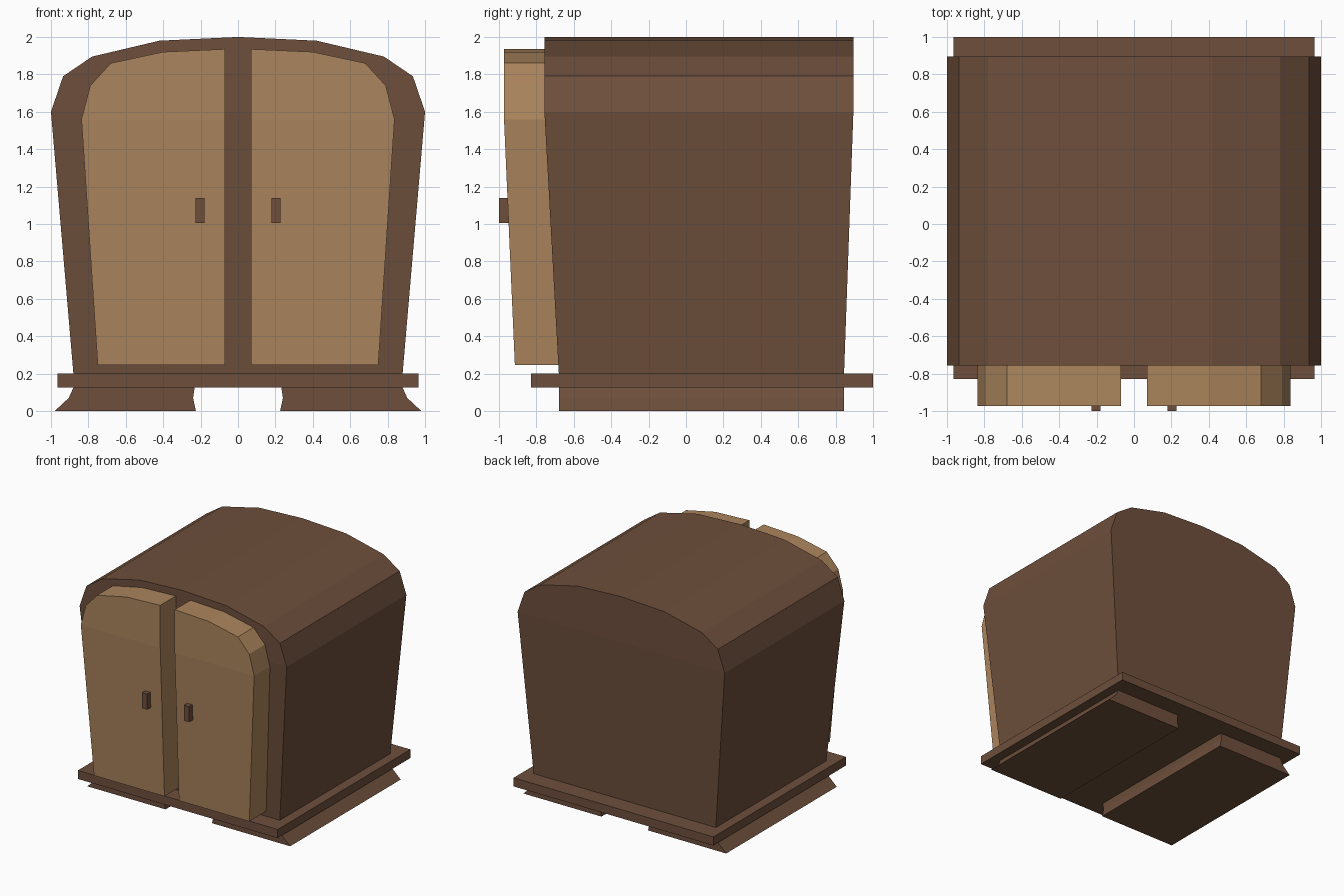
import bpy, bmesh

if "Cube" in bpy.data.objects:
    bpy.data.objects.remove(bpy.data.objects["Cube"])


def material(name, color):
    m = bpy.data.materials.new(name)
    m.diffuse_color = (*color, 1)
    m.use_nodes = True
    m.node_tree.nodes["Principled BSDF"].inputs["Base Color"].default_value = m.diffuse_color
    return m


dark = material("dark_wood", (0.155, 0.078, 0.045))
light = material("light_wood", (0.41, 0.235, 0.11))


def slant(low, high, z0=0.2, z1=1.6):
    """Depth that leans from low to high and is upright above z1."""
    return lambda z: low + (high - low) * min(max((z - z0) / (z1 - z0), 0), 1)


def prism(name, profile, front, back, mat, bend=None, mirror=False):
    """Extrude an x-z profile in y; front and back give y for each height."""
    bm = bmesh.new()
    face = bm.faces.new([bm.verts.new((x, 0, z)) for x, z in profile])
    ext = bmesh.ops.extrude_face_region(bm, geom=[face], use_keep_orig=True)
    for v in ext["geom"]:
        if isinstance(v, bmesh.types.BMVert):
            v.co.y = 1
    if bend:
        bmesh.ops.bisect_plane(bm, geom=bm.verts[:] + bm.edges[:] + bm.faces[:],
                               dist=1e-4, plane_co=(0, 0, bend), plane_no=(0, 0, 1))
    for v in bm.verts:
        v.co.y = (front if v.co.y < 0.5 else back)(v.co.z)
    bmesh.ops.recalc_face_normals(bm, faces=bm.faces[:])
    me = bpy.data.meshes.new(name)
    bm.to_mesh(me)
    bm.free()
    me.materials.append(mat)
    ob = bpy.data.objects.new(name, me)
    bpy.context.collection.objects.link(ob)
    if mirror:
        ob.modifiers.new("mirror", "MIRROR").use_mirror_merge = False
    return ob


def flat(y):
    return lambda z: y


def rect(x0, x1, z0, z1):
    return [(x0, z0), (x1, z0), (x1, z1), (x0, z1)]


# Cabinet body with arched top
half = [(0.88, 0.2), (1.0, 1.6), (0.935, 1.79), (0.78, 1.895), (0.42, 1.98)]
outline = half + [(0, 2.0)] + [(-x, z) for x, z in reversed(half)]
prism("cabinet_body", outline, slant(-0.68, -0.757), slant(0.845, 0.895), dark, bend=1.6)

# Pair of raised doors
door = [(0.07, 0.245), (0.75, 0.245), (0.837, 1.56), (0.79, 1.74),
        (0.68, 1.86), (0.40, 1.92), (0.07, 1.935)]
prism("doors", door, slant(-0.915, -0.973, 0.245, 1.56), slant(-0.66, -0.73),
      light, bend=1.56, mirror=True)

# Door handles
prism("door_handles", rect(0.178, 0.228, 1.005, 1.14), flat(-1.0), flat(-0.93),
      dark, mirror=True)

# Base board
prism("base_board", rect(-0.965, 0.965, 0.125, 0.2), flat(-0.83), flat(1.0), dark)

# Flared runner feet
foot = [(0.225, 0.0), (0.98, 0.0), (0.905, 0.07), (0.88, 0.125), (0.232, 0.125), (0.24, 0.07)]
prism("runner_feet", foot, flat(-0.68), flat(0.845), dark, mirror=True)
